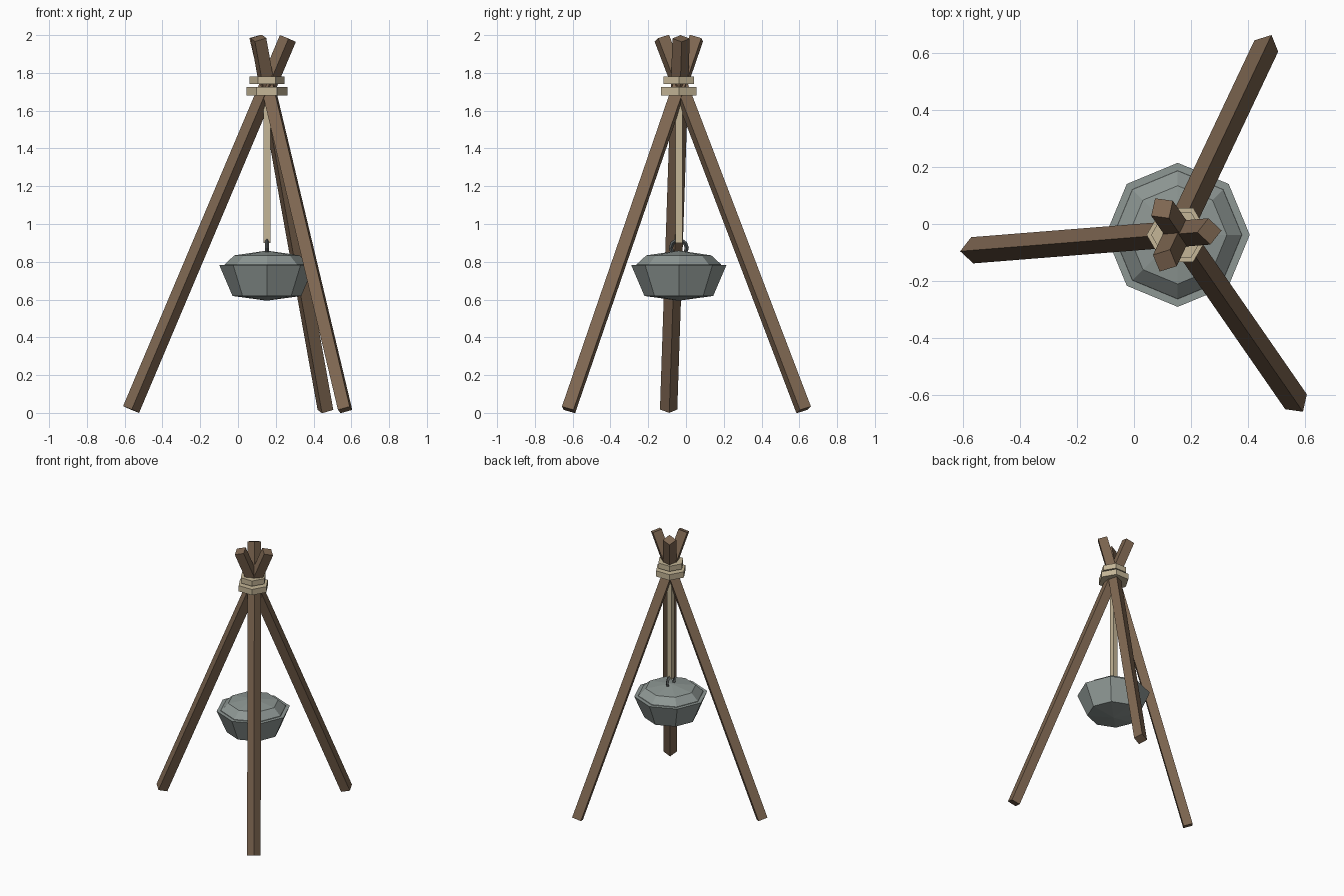
import bpy, bmesh, math
from mathutils import Vector, Matrix

if "Cube" in bpy.data.objects:
    bpy.data.objects.remove(bpy.data.objects["Cube"])

CX, CY = 0.153, -0.038          # hanging axis


def material(name, rgb):
    m = bpy.data.materials.new(name)
    m.diffuse_color = (*rgb, 1)
    m.use_nodes = True
    m.node_tree.nodes["Principled BSDF"].inputs["Base Color"].default_value = m.diffuse_color
    return m


wood = material("brown wood", (0.21, 0.135, 0.083))
rope = material("tan rope", (0.56, 0.47, 0.31))
iron = material("grey iron", (0.27, 0.31, 0.295))
dark = material("dark iron", (0.09, 0.10, 0.10))


def finish(name, bm, mat):
    bmesh.ops.recalc_face_normals(bm, faces=bm.faces)
    me = bpy.data.meshes.new(name)
    bm.to_mesh(me)
    bm.free()
    me.materials.append(mat)
    ob = bpy.data.objects.new(name, me)
    bpy.context.collection.objects.link(ob)
    return ob


def lathe(name, profile, sides, mat, turn=0.0):
    """Closed faceted solid from (radius, z) rings; radius 0 makes a tip."""
    bm = bmesh.new()
    rings = []
    for r, z in profile:
        n = sides if r > 0 else 1
        rings.append([bm.verts.new((CX + r * math.cos(turn + math.tau * i / sides),
                                    CY + r * math.sin(turn + math.tau * i / sides), z))
                      for i in range(n)])
    for a, b in zip(rings, rings[1:]):
        for i in range(sides):
            j = (i + 1) % sides
            quad = [a[i % len(a)], a[j % len(a)], b[j % len(b)], b[i % len(b)]]
            bm.faces.new(list(dict.fromkeys(quad)))
    for ring in (rings[0], rings[-1]):
        if len(ring) > 1:
            bm.faces.new(ring)
    return finish(name, bm, mat)


def pole(name, foot, tip, radius=0.046):
    """Square pole standing on edge, one ridge facing up."""
    a, b = Vector(foot), Vector(tip)
    axis = (b - a).normalized()
    side = axis.cross(Vector((0, 0, 1))).normalized()
    up = side.cross(axis)
    frame = Matrix((side, up, axis)).transposed().to_4x4()
    frame.translation = (a + b) / 2
    bm = bmesh.new()
    bmesh.ops.create_cone(bm, cap_ends=True, segments=4, radius1=radius,
                          radius2=radius, depth=(b - a).length, matrix=frame)
    return finish(name, bm, wood)


# three crossed poles
pole("left_pole", (-0.566, -0.092, 0.018), (0.264, -0.026, 1.982))
pole("back_pole", (0.463, 0.623, 0.016), (0.108, -0.128, 1.984))
pole("front_pole", (0.567, -0.622, 0.016), (0.098, 0.055, 1.984))

# hexagonal lashings around the crossing
lathe("lower_lashing", [(0.109, 1.681), (0.109, 1.724)], 6, rope)
lathe("upper_lashing", [(0.093, 1.740), (0.093, 1.780)], 6, rope)

# hanging rope
lathe("hanging_rope", [(0.026, 0.90), (0.026, 1.70)], 4, rope, math.pi / 4)

# faceted pot and domed lid
lathe("pot", [(0, 0.594), (0.182, 0.619), (0.252, 0.782), (0.2, 0.782)], 8, iron)
lathe("lid", [(0.226, 0.775), (0.224, 0.786), (0.172, 0.834), (0, 0.859)], 8, iron)

# ring handle standing upright on the lid, in the y-z plane
bm = bmesh.new()
N, M = 10, 4
grid = [[bm.verts.new((CX + 0.011 * math.sin(math.tau * k / M),
                       CY + (0.042 + 0.011 * math.cos(math.tau * k / M)) * math.cos(math.tau * i / N),
                       0.873 + (0.042 + 0.011 * math.cos(math.tau * k / M)) * math.sin(math.tau * i / N)))
         for k in range(M)] for i in range(N)]
for i in range(N):
    for k in range(M):
        p, q, l = grid[i], grid[(i + 1) % N], (k + 1) % M
        bm.faces.new((p[k], q[k], q[l], p[l]))
finish("handle_ring", bm, dark)
